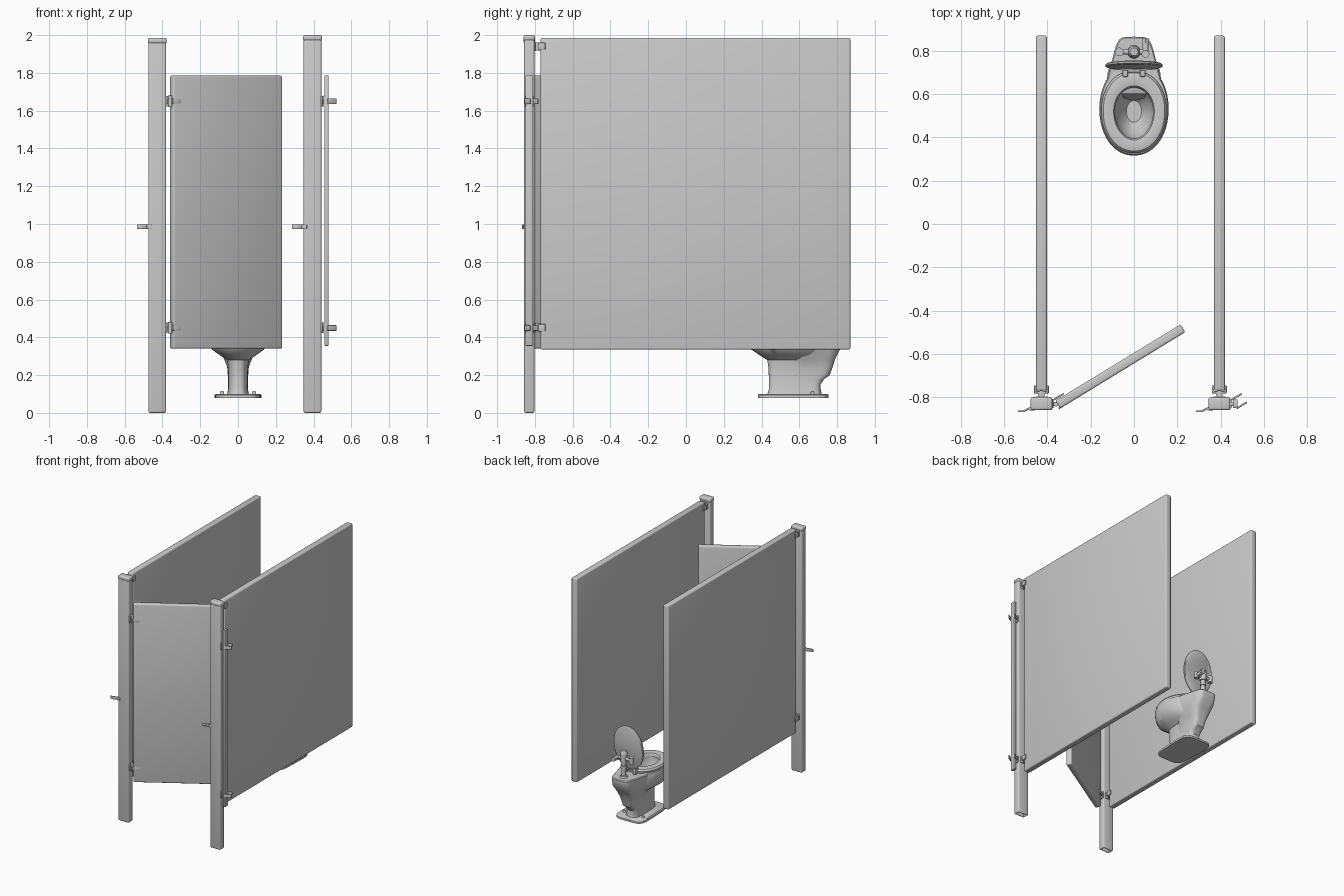
import bpy, bmesh
from math import sin, cos, pi, radians, copysign
from mathutils import Matrix, Vector


def finish(name, bm, mat=None):
    bmesh.ops.recalc_face_normals(bm, faces=bm.faces)
    if mat is not None:
        bmesh.ops.transform(bm, matrix=mat, verts=bm.verts)
    me = bpy.data.meshes.new(name)
    bm.to_mesh(me)
    bm.free()
    ob = bpy.data.objects.new(name, me)
    bpy.context.collection.objects.link(ob)
    bpy.context.view_layer.objects.active = ob
    bpy.ops.object.select_all(action='DESELECT')
    ob.select_set(True)
    bpy.ops.object.shade_smooth_by_angle(angle=radians(35))
    return ob


def box(name, x, y, z, bevel=0.0, seg=2, mat=None, hollow=False):
    bm = bmesh.new()
    bmesh.ops.create_cube(bm, size=1)
    for v in bm.verts:
        v.co = Vector([(a[0] + a[1]) / 2 + c * (a[1] - a[0]) for a, c in zip((x, y, z), v.co)])
    if bevel:
        bmesh.ops.bevel(bm, geom=bm.edges[:], offset=bevel, segments=seg, affect='EDGES', profile=0.5)
    if hollow:
        bm.normal_update()
        f = min(bm.faces, key=lambda f: f.calc_center_median().z)
        bmesh.ops.inset_individual(bm, faces=[f], thickness=0.003)
        bmesh.ops.translate(bm, verts=f.verts[:], vec=(0, 0, 0.05))
    return finish(name, bm, mat)


def rod(name, a, b, r, r2=None, seg=20):
    a, b = Vector(a), Vector(b)
    bm = bmesh.new()
    bmesh.ops.create_cone(bm, cap_ends=True, segments=seg, radius1=r,
                          radius2=r if r2 is None else r2, depth=(b - a).length)
    rot = (b - a).to_track_quat('Z', 'Y').to_matrix().to_4x4()
    return finish(name, bm, Matrix.Translation((a + b) / 2) @ rot)


def loft(name, rings, closed=False, mat=None, n=48):
    """Rings are (z, y_front, y_back, half_width, squareness, egg taper)."""
    bm = bmesh.new()
    loops = []
    for z, y0, y1, rx, p, egg in rings:
        loop = []
        for i in range(n):
            c, s = cos(2 * pi * i / n), sin(2 * pi * i / n)
            sx = copysign(abs(c) ** (2 / p), c)
            sy = copysign(abs(s) ** (2 / p), s)
            loop.append(bm.verts.new((rx * sx * (1 + egg * sy), (y0 + y1) / 2 + sy * (y1 - y0) / 2, z)))
        loops.append(loop)
    pairs = list(zip(loops, loops[1:])) + ([(loops[-1], loops[0])] if closed else [])
    for a, b in pairs:
        for i in range(n):
            j = (i + 1) % n
            bm.faces.new((a[i], a[j], b[j], b[i]))
    if not closed:
        bm.faces.new(loops[0])
        bm.faces.new(loops[-1])
    return finish(name, bm, mat)


# repeated partition: post, wall panel, brackets, stop plate and hinges
ANG = radians(31.4)
for side, cx, top in (("left", -0.4275, 1.985), ("right", 0.3945, 2.0)):
    box(side + "_post", (cx - 0.047, cx + 0.047), (-0.857, -0.803), (0, top - 0.015), 0.009, 3, hollow=True)
    box(side + "_post_cap", (cx - 0.05, cx + 0.05), (-0.86, -0.80), (top - 0.03, top), 0.01, 3)
    box(side + "_wall_panel", (cx - 0.025, cx + 0.025), (-0.77, 0.87), (0.335, 1.985), 0.009, 3)
    # clips joining the panel to the post
    for zc in (1.94, 0.45):
        rod(side + "_panel_clip_pin", (cx, -0.785, zc - 0.022), (cx, -0.785, zc + 0.022), 0.016)
        box(side + "_panel_clip_base", (cx - 0.028, cx + 0.028), (-0.806, -0.797), (zc - 0.025, zc + 0.025), 0.002)
        for s in (-1, 1):
            xe = cx + s * 0.029
            box(side + "_panel_clip_ear", (xe - 0.005, xe + 0.005), (-0.782, -0.745), (zc - 0.02, zc + 0.02), 0.003)
        box(side + "_panel_clip_bridge", (cx - 0.03, cx + 0.03), (-0.782, -0.772), (zc - 0.02, zc + 0.02), 0.003)
    # bent keeper plate on the front of the post
    box(side + "_keeper_base", (cx - 0.056, cx - 0.03), (-0.862, -0.845), (0.973, 0.997), 0.003)
    box(side + "_keeper_arm", (-0.032, 0.0), (-0.004, 0.004), (0.973, 0.997), 0.002,
        mat=Matrix.Translation((cx - 0.052, -0.85, 0)) @ Matrix.Rotation(radians(25), 4, 'Z'))
    box(side + "_keeper_tip", (cx - 0.108, cx - 0.076), (-0.868, -0.861), (0.973, 0.997), 0.002)
    # door hinges
    for zc in (1.65, 0.45):
        hx, hy = cx + 0.068, -0.832
        box(side + "_hinge_plate", (cx + 0.044, cx + 0.055), (-0.852, -0.808), (zc - 0.028, zc + 0.028), 0.003)
        box(side + "_hinge_arm", (cx + 0.05, hx), (-0.84, -0.822), (zc + 0.004, zc + 0.026), 0.003)
        rod(side + "_hinge_barrel", (hx, hy, zc - 0.03), (hx, hy, zc + 0.03), 0.011)
        m = Matrix.Translation((hx, hy, zc)) @ Matrix.Rotation(ANG, 4, 'Z')
        for s in (-1, 1):
            box(side + "_hinge_ear", (0, 0.055), (s * 0.023 - 0.004, s * 0.023 + 0.004), (-0.016, 0.014), 0.003, mat=m)

# open door, and the sliver of the neighbouring door
box("door", (-0.3385, 0.3385), (-0.021, 0.021), (0.34, 1.785), 0.009, 3,
    mat=Matrix.Translation((-0.063, -0.658, 0)) @ Matrix.Rotation(ANG, 4, 'Z'))
box("neighbour_door_edge", (0.457, 0.479), (-0.85, -0.81), (0.355, 1.787), 0.004)

# toilet foot with bolts
loft("toilet_foot", [(0.08, 0.38, 0.755, 0.122, 5, 0.05), (0.095, 0.38, 0.755, 0.122, 5, 0.05),
                     (0.101, 0.388, 0.747, 0.115, 5, 0.05)])
for s in (-1, 1):
    rod("foot_bolt", (s * 0.085, 0.67, 0.099), (s * 0.085, 0.67, 0.115), 0.012, 0.007, 12)

# pedestal and hollow bowl
loft("toilet_bowl", [
    (0.095, 0.43, 0.72, 0.058, 3, 0), (0.13, 0.44, 0.71, 0.052, 3, 0), (0.24, 0.437, 0.71, 0.052, 3, 0),
    (0.28, 0.43, 0.71, 0.06, 2.6, 0), (0.305, 0.39, 0.72, 0.095, 2.3, 0), (0.335, 0.347, 0.73, 0.138, 2.2, 0),
    (0.38, 0.325, 0.74, 0.155, 2.1, 0), (0.44, 0.316, 0.745, 0.16, 2.1, 0), (0.456, 0.322, 0.74, 0.154, 2.1, 0),
    (0.456, 0.385, 0.64, 0.096, 2, 0.06), (0.42, 0.385, 0.64, 0.096, 2, 0.06),
    (0.34, 0.42, 0.61, 0.07, 2, 0), (0.29, 0.47, 0.57, 0.035, 2, 0)])
# trapway and rear shelf
loft("toilet_rear", [
    (0.095, 0.55, 0.715, 0.055, 4, 0), (0.15, 0.55, 0.712, 0.051, 4, 0), (0.178, 0.55, 0.73, 0.052, 4, 0),
    (0.2, 0.55, 0.762, 0.054, 4, 0), (0.24, 0.56, 0.775, 0.057, 4, 0), (0.28, 0.57, 0.788, 0.07, 4, -0.05),
    (0.335, 0.58, 0.815, 0.095, 4, -0.15), (0.38, 0.6, 0.85, 0.105, 5, -0.25),
    (0.43, 0.6, 0.865, 0.108, 6, -0.32), (0.45, 0.6, 0.865, 0.108, 6, -0.32), (0.456, 0.61, 0.859, 0.102, 6, -0.32)])

# seat ring
loft("seat", [
    (0.46, 0.33, 0.705, 0.148, 2.1, 0.02), (0.475, 0.327, 0.708, 0.151, 2.1, 0.02),
    (0.488, 0.337, 0.698, 0.142, 2.1, 0.02), (0.493, 0.36, 0.67, 0.119, 2.1, 0.03),
    (0.487, 0.388, 0.638, 0.094, 2, 0.05), (0.475, 0.395, 0.63, 0.088, 2, 0.06),
    (0.46, 0.395, 0.63, 0.088, 2, 0.06)], closed=True)

# raised lid, leaning slightly back
loft("lid", [(-0.008, -0.172, 0.172, 0.127, 2, 0), (-0.004, -0.18, 0.18, 0.132, 2, 0),
             (0.004, -0.18, 0.18, 0.132, 2, 0), (0.009, -0.168, 0.168, 0.12, 2, 0)],
     mat=Matrix.Translation((0, 0.732, 0.67)) @ Matrix.Rotation(radians(85), 4, 'X'))

# seat hinge
rod("seat_hinge_bar", (-0.05, 0.708, 0.485), (0.05, 0.708, 0.485), 0.009)
for s in (-1, 1):
    box("seat_hinge_tab", (s * 0.04 - 0.012, s * 0.04 + 0.012), (0.68, 0.722), (0.45, 0.5), 0.004)

# flush valve
FY = 0.795
rod("flush_flange", (0, FY, 0.452), (0, FY, 0.468), 0.032, 0.026)
rod("flush_pipe", (0, FY, 0.46), (0, FY, 0.65), 0.017)
rod("flush_collar", (0, FY, 0.53), (0, FY, 0.55), 0.024)
rod("flush_body", (0, FY, 0.575), (0, FY, 0.645), 0.026)
rod("flush_cap", (0, FY, 0.645), (0, FY, 0.672), 0.028, 0.018)
rod("flush_cross_pipe", (-0.07, FY, 0.605), (0.055, FY, 0.605), 0.012)
rod("flush_stop_valve", (-0.068, FY, 0.58), (-0.068, FY, 0.632), 0.02)
rod("flush_outlet", (0.053, 0.775, 0.605), (0.053, 0.84, 0.605), 0.014)
rod("flush_outlet_nut", (0.053, 0.835, 0.605), (0.053, 0.858, 0.605), 0.019, seg=6)
rod("flush_elbow", (0.053, 0.785, 0.58), (0.053, 0.785, 0.63), 0.018)
